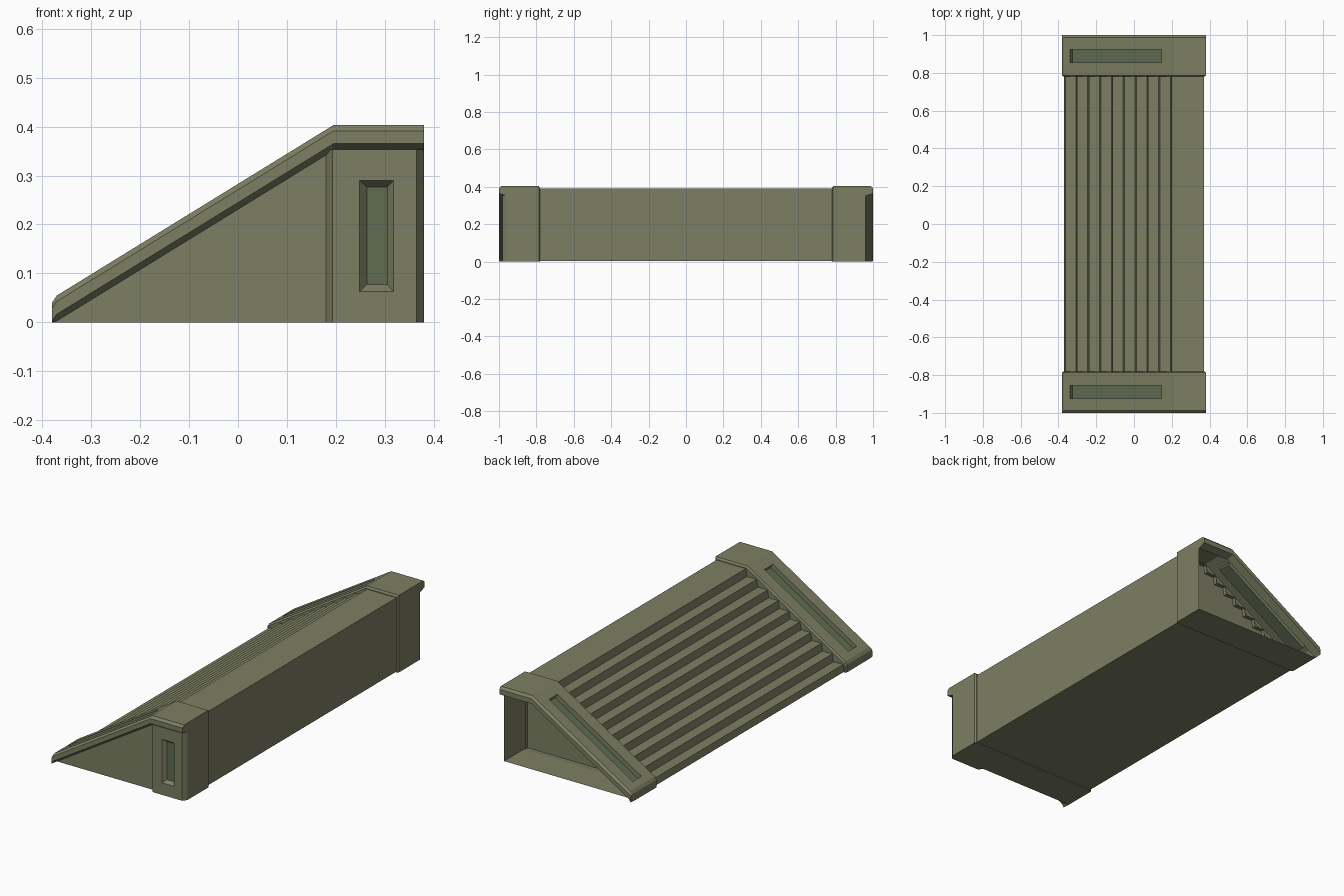
import bpy, bmesh
from mathutils import Vector

if "Cube" in bpy.data.objects:
    bpy.data.objects.remove(bpy.data.objects["Cube"])


def material(name, color):
    m = bpy.data.materials.new(name)
    m.diffuse_color = (*color, 1)
    m.use_nodes = True
    m.node_tree.nodes["Principled BSDF"].inputs["Base Color"].default_value = m.diffuse_color
    return m


OLIVE = material("olive_paint", (0.205, 0.212, 0.125))
GLASS = material("dark_green_inlay", (0.115, 0.150, 0.085))


def build(name, faces, mat):
    """Make a flat-shaded object from faces given as lists of points."""
    bm = bmesh.new()
    for f in faces:
        bm.faces.new([bm.verts.new(p) for p in f])
    bmesh.ops.remove_doubles(bm, verts=bm.verts, dist=1e-5)
    bmesh.ops.recalc_face_normals(bm, faces=bm.faces)
    me = bpy.data.meshes.new(name)
    bm.to_mesh(me)
    bm.free()
    me.materials.append(mat)
    ob = bpy.data.objects.new(name, me)
    bpy.context.collection.objects.link(ob)
    return ob


def bands(a, b):
    """Four quads joining two four-point rings."""
    return [[a[i], a[(i + 1) % 4], b[(i + 1) % 4], b[i]] for i in range(4)]


def strips(a, b, picks):
    n = len(a)
    return [[a[i], a[(i + 1) % n], b[(i + 1) % n], b[i]] for i in picks]


# Stair flight: saw-tooth profile run along y, ends hidden in the side blocks
STEPS, RUN, RISE = 10, 0.0625, 0.039
profile = [(0.37, 0.004), (-0.37, 0.004)]
for i in range(STEPS):
    x = -0.37 + i * RUN
    if i:
        profile.append((x, i * RISE))
    profile.append((x + 0.007, (i + 1) * RISE))
profile.append((0.37, STEPS * RISE))
n = len(profile)
near = [(x, -0.80, z) for x, z in profile]
far = [(x, 0.80, z) for x, z in profile]
build("stair_flight", strips(near, far, range(n)), OLIVE)


# Side blocks: sloped cap with chamfered, overhanging outer edge
def section(s, y, d, hw=0.38):
    pts = [(-hw, 0), (-hw, max(0, 0.04 - d)), (-0.37, 0.055 - d),
           (0.195, 0.403 - d), (hw, 0.403 - d), (hw, 0)]
    return [(x, s * y, z) for x, z in pts]


def slope_z(x):
    return 0.055 + (x + 0.37) * 0.348 / 0.565


for s, side in ((-1, "front"), (1, "back")):
    inner = section(s, 0.78, 0.01, 0.373)
    secs = [section(s, 0.787, 0), section(s, 0.988, 0), section(s, 1, 0.012),
            section(s, 1, 0.038), section(s, 0.96, 0.052)]
    faces = [inner] + strips(inner, secs[0], range(6))
    for k in range(4):
        picks = (1, 3) if k == 0 else (1, 2, 3)
        faces += strips(secs[k], secs[k + 1], picks)
    last = secs[4]
    # end faces and underside
    faces.append([secs[0][0]] + [q[1] for q in secs])
    faces.append([q[4] for q in secs] + [last[5], secs[0][5]])
    faces.append([secs[0][0], last[0], last[5], secs[0][5]])
    # slope with a long recess
    outer = [secs[0][2], secs[0][3], secs[1][3], secs[1][2]]
    hole = [(x, s * y, slope_z(x)) for x, y in
            ((-0.34, 0.855), (0.145, 0.855), (0.145, 0.925), (-0.34, 0.925))]
    down = Vector((0.524, 0, -0.852)) * 0.025
    floor = [tuple(Vector(p) + down) for p in hole]
    faces += bands(outer, hole) + bands(hole, floor)
    # only the front end is closed by a panel; the back end is open
    if s < 0:
        faces.append(last[1:] + [last[0]])
    build(side + "_side_block", faces, OLIVE)
    build(side + "_slope_inlay", [floor], GLASS)


# Pilaster with a bevelled window on the closed end
def rect(x0, x1, z0, z1, y):
    return [(x0, y, z0), (x1, y, z0), (x1, y, z1), (x0, y, z1)]


base = rect(0.18, 0.38, 0, 0.353, -0.96)
face = rect(0.193, 0.365, 0, 0.353, -0.982)
frame = rect(0.248, 0.318, 0.063, 0.29, -0.982)
pane = rect(0.263, 0.305, 0.077, 0.277, -0.964)
build("pilaster", bands(base, face) + bands(face, frame) + bands(frame, pane), OLIVE)
build("pilaster_inlay", [pane], GLASS)

# Single-sheet inlays face outward
for ob in bpy.data.objects:
    if "inlay" in ob.name:
        want = Vector((0, -1, 0)) if "pilaster" in ob.name else Vector((0, 0, 1))
        if ob.data.polygons[0].normal.dot(want) < 0:
            ob.data.flip_normals()
